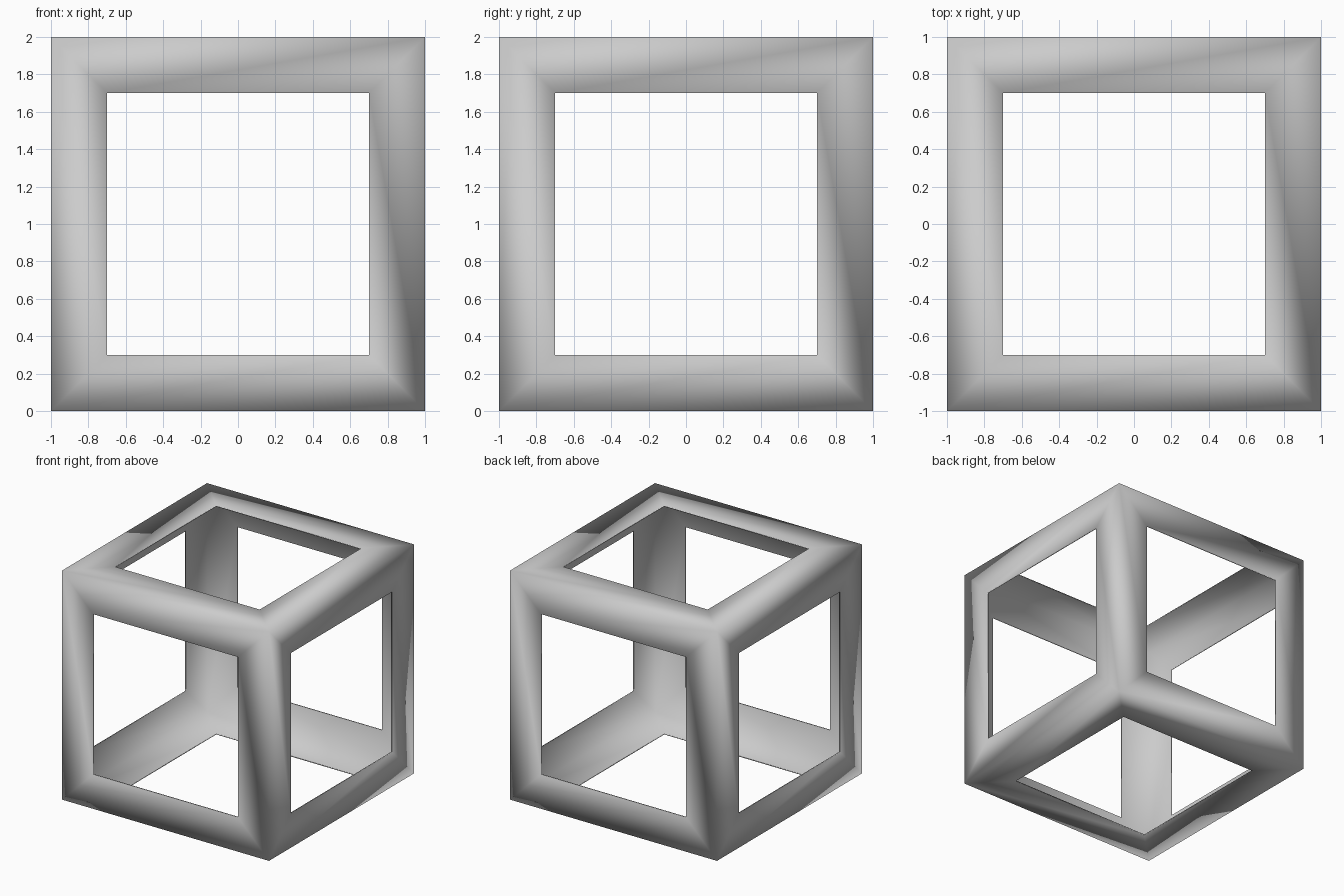
import bpy, bmesh

if "Cube" in bpy.data.objects:
    bpy.data.objects.remove(bpy.data.objects["Cube"])

WIDTH = 0.3       # width of the flat strip around each opening
THICKNESS = 0.01  # thickness of the sheet

# Cube shell with a square opening in every face
bm = bmesh.new()
bmesh.ops.create_cube(bm, size=2)
bmesh.ops.translate(bm, verts=bm.verts, vec=(0, 0, 1))
panels = list(bm.faces)
bmesh.ops.inset_individual(bm, faces=panels, thickness=WIDTH, use_even_offset=True)
bmesh.ops.delete(bm, geom=panels, context='FACES')
for f in bm.faces:
    f.smooth = True

mesh = bpy.data.meshes.new("cube_frame")
bm.to_mesh(mesh)
bm.free()
frame = bpy.data.objects.new("cube_frame", mesh)
bpy.context.collection.objects.link(frame)

# Thin sheet thickness, grown inward
sheet = frame.modifiers.new("sheet", 'SOLIDIFY')
sheet.thickness = THICKNESS
sheet.offset = -1
sheet.use_even_offset = True
